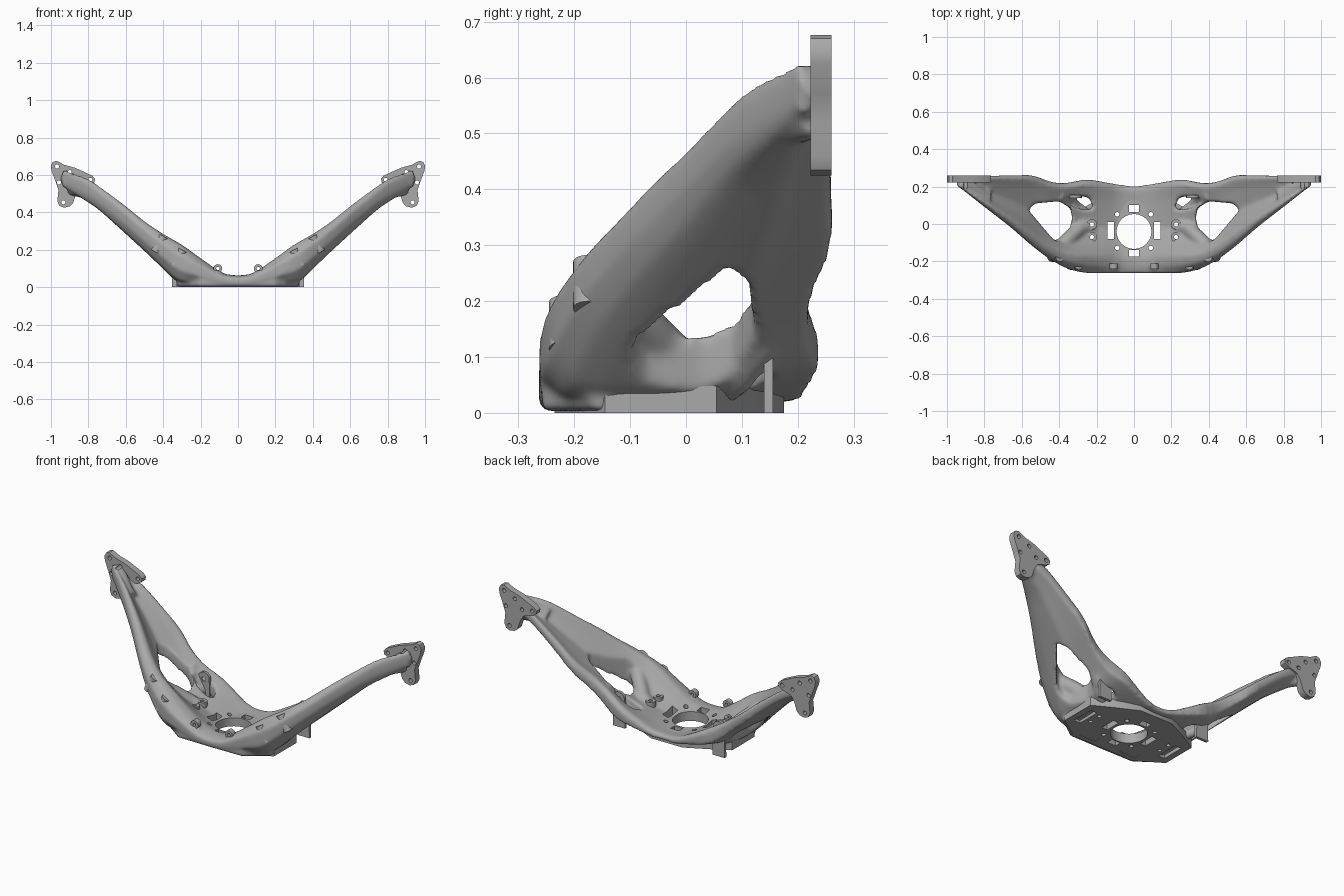
import bpy, bmesh, math
from mathutils import Vector, Matrix

cube = bpy.data.objects.get("Cube")
if cube:
    bpy.data.objects.remove(cube)

GREY = (0.4, 0.4, 0.4, 1)
grey = bpy.data.materials.new("plain grey")
grey.use_nodes = True
grey.diffuse_color = GREY
bsdf = next(n for n in grey.node_tree.nodes if n.type == 'BSDF_PRINCIPLED')
bsdf.inputs["Base Color"].default_value = GREY


def make(name, bm):
    bmesh.ops.recalc_face_normals(bm, faces=bm.faces[:])
    mesh = bpy.data.meshes.new(name)
    bm.to_mesh(mesh)
    bm.free()
    mesh.materials.append(grey)
    ob = bpy.data.objects.new(name, mesh)
    bpy.context.collection.objects.link(ob)
    return ob


def activate(ob):
    bpy.ops.object.select_all(action='DESELECT')
    ob.select_set(True)
    bpy.context.view_layer.objects.active = ob


def modify(ob, kind, **settings):
    mod = ob.modifiers.new(kind.lower(), kind)
    for key, value in settings.items():
        setattr(mod, key, value)
    activate(ob)
    bpy.ops.object.modifier_apply(modifier=mod.name)


def shade(ob, angle=35):
    activate(ob)
    bpy.ops.object.shade_smooth_by_angle(angle=math.radians(angle))


def rod(bm, a, b, r1, r2, sides=20):
    a, b = Vector(a), Vector(b)
    m = Matrix.Translation((a + b) / 2) @ (b - a).to_track_quat('Z', 'Y').to_matrix().to_4x4()
    bmesh.ops.create_cone(bm, cap_ends=True, segments=sides, radius1=r1, radius2=r2,
                          depth=(b - a).length, matrix=m)


def box(bm, centre, size):
    bmesh.ops.create_cube(bm, size=1, matrix=Matrix.Translation(centre) @ Matrix.Diagonal((*size, 1)))


def slab(bm, points, direction):
    face = bm.faces.new([bm.verts.new(p) for p in points])
    new = bmesh.ops.extrude_face_region(bm, geom=[face], use_keep_orig=True)["geom"]
    bmesh.ops.translate(bm, vec=direction, verts=[g for g in new if isinstance(g, bmesh.types.BMVert)])


def cut(ob, fill):
    bm = bmesh.new()
    fill(bm)
    cutter = make("cutter", bm)
    cutter.hide_render = True
    modify(ob, 'BOOLEAN', operation='DIFFERENCE', solver='EXACT', object=cutter)
    bpy.data.objects.remove(cutter)


def prism(name, points, direction):
    bm = bmesh.new()
    slab(bm, points, direction)
    return make(name, bm)


def tube(name, a, b, outer, inner):
    bm = bmesh.new()
    rod(bm, a, b, outer, outer, 28)
    ob = make(name, bm)
    d = (Vector(b) - Vector(a)) * 0.2
    cut(ob, lambda c: rod(c, Vector(a) - d, Vector(b) + d, inner, inner, 20))
    shade(ob)


def lerp(table, x):
    for (x0, y0), (x1, y1) in zip(table, table[1:]):
        if x <= x1:
            return y0 + (y1 - y0) * max(0, x - x0) / (x1 - x0)
    return table[-1][1]


def soft(table, x):
    return sum(lerp(table, abs(x + d)) for d in (-.03, -.015, 0, .015, .03)) / 5


# Outline, height and cross-section rules of the winged body
FRONT = [(0, -.264), (.26, -.262), (.35, -.243), (.45, -.19), (.55, -.113), (.66, -.016), (.8, .092), (.95, .21)]
BACK = [(0, .2), (.12, .217), (.25, .24), (.38, .215), (.45, .225), (.54, .262), (.77, .258), (.95, .24)]
TOP = [(0, .05), (.08, .06), (.2, .145), (.3, .22), (.4, .275), (.5, .342), (.6, .425), (.7, .5), (.8, .572), (.95, .625)]
LOW = [(0, 0), (.32, 0), (.4, .08), (.5, .18), (.63, .3), (.75, .41), (.95, .54)]
UPPER = [(0, -.04), (.08, -.008), (.18, 0), (.35, -.05), (.5, -.075), (.8, -.05), (.95, -.03), (1, -.045)]
UNDER = [(0, -.085), (.08, -.12), (.2, -.128), (.4, -.128), (.6, -.125), (.75, -.105), (.9, -.09), (1, -.08)]
BIG_HOLE = [(.565, .075), (.53, .11), (.4, .122), (.34, .085), (.33, .03), (.355, -.07), (.39, -.098), (.43, -.085)]
SMALL_HOLE = [(.22, .095), (.24, .14), (.27, .148), (.35, .145), (.365, .115), (.31, .085), (.235, .075)]


def height(x, y, section):
    f, b = soft(FRONT, x), soft(BACK, x)
    top = soft(TOP, x)
    scale = (top - soft(LOW, x)) / .14
    return max(.004, top + scale * lerp(section, (y - f) / (b - f)))


# Body: sheet thickened by rule, with two window holes per wing
NX, NY = 150, 40
bm = bmesh.new()
grid = []
for i in range(NX + 1):
    x = -.94 + 1.88 * i / NX
    f, b = soft(FRONT, x), soft(BACK, x)
    ys = [f + (b - f) * j / NY for j in range(NY + 1)]
    grid.append([bm.verts.new((x, y, height(x, y, UPPER) + .012)) for y in ys])
for i in range(NX):
    for j in range(NY):
        bm.faces.new([grid[i][j], grid[i + 1][j], grid[i + 1][j + 1], grid[i][j + 1]])
new = bmesh.ops.extrude_face_region(bm, geom=bm.faces[:], use_keep_orig=True)["geom"]
for v in new:
    if isinstance(v, bmesh.types.BMVert):
        v.co.z = height(v.co.x, v.co.y, UNDER)
body = make("winged_body", bm)
for s in (-1, 1):
    for hole in (BIG_HOLE, SMALL_HOLE):
        cut(body, lambda c: slab(c, [(s * x, y, -.1) for x, y in hole], (0, 0, .8)))

# Front skirt, ribs, struts and tip branches fused into the body
STRUT = [(.24, .05, .026), (.3, .095, .055), (.345, .135, .11), (.4, .15, .215)]
RIB = [(.4, -.13, .2), (.345, -.075, .155), (.285, -.02, .1), (.225, -.01, .065)]
bm = bmesh.new()
bm.from_mesh(body.data)
skirt = [(.2, -.258), (.325, -.165), (.325, -.13)]
slab(bm, [(x, y, .003) for x, y in skirt + [(-x, y) for x, y in reversed(skirt)]], (0, 0, .05))
for s in (-1, 1):
    def side(p):
        return (p[0] * s, p[1], p[2])
    for path, r in ((STRUT, .024), (RIB, .04)):
        for a, b in zip(path, path[1:]):
            rod(bm, side(a), side(b), r, r)
            bmesh.ops.create_icosphere(bm, subdivisions=2, radius=r, matrix=Matrix.Translation(side(a)))
    rod(bm, side((.225, -.07, .03)), side((.225, -.07, .095)), .05, .03)
    rod(bm, side((.78, .13, .51)), side((.93, .235, .595)), .035, .035)
    rod(bm, side((.78, .15, .5)), side((.9, .235, .52)), .035, .028)
    rod(bm, side((.105, -.225, .04)), side((.108, -.225, .09)), .03, .018)
bm.to_mesh(body.data)
bm.free()
modify(body, 'REMESH', mode='VOXEL', voxel_size=.009)
modify(body, 'SMOOTH', factor=.5, iterations=10)

# Base plate
half = [(.19, -.235), (.33, -.145), (.33, .055), (.22, .115), (.1, .175)]
outline = half + [(-x, y) for x, y in reversed(half)]
base = prism("base_plate", [(x, y, 0) for x, y in outline], (0, 0, .048))


def base_openings(c):
    rod(c, (0, -.04, -.1), (0, -.04, .3), .093, .093, 64)
    for s in (-1, 1):
        box(c, (s * .125, -.035, .1), (.034, .09, .4))
        box(c, (0, -.037 + s * .12, .1), (.054, .036, .4))
        for y in (.052, -.128):
            rod(c, (s * .09, y, -.1), (s * .09, y, .3), .012, .012)
        for y in (-.002, -.07):
            rod(c, (s * .225, y, -.1), (s * .225, y, .3), .011, .011)


for ob in (body, base):
    cut(ob, base_openings)


# Shallow recesses under the base
def recesses(c):
    for s in (-1, 1):
        box(c, (s * .275, -.05, 0), (.04, .13, .05))
        box(c, (s * .13, -.19, 0), (.1, .04, .05))


cut(base, recesses)
shade(base)

# Mounting plates, tabs, bosses and lugs on both sides
PLATE = [(1, .65), (.99, .67), (.97, .676), (.93, .655), (.87, .638), (.78, .597), (.764, .58), (.768, .56),
         (.79, .547), (.845, .53), (.865, .5), (.882, .45), (.9, .432), (.93, .425), (.955, .435),
         (.966, .46), (.96, .52), (.977, .57), (.998, .625)]
BOLTS = [(.968, .645), (.79, .574), (.934, .454), (.957, .56), (.9, .615), (.855, .565)]
TAB = [(-.038, 0), (.038, 0), (.035, .16)] + [
    (.035 * math.cos(a * math.pi / 10), .165 + .035 * math.sin(a * math.pi / 10)) for a in range(1, 10)] + [(-.035, .16)]
for s, label in ((1, "left"), (-1, "right")):
    def bolt_holes(c):
        for x, z in BOLTS:
            rod(c, (s * x, .19, z), (s * x, .4, z), .011, .011)
    plate = prism(label + "_mounting_plate", [(s * x, .223, z) for x, z in PLATE], (0, .037, 0))
    cut(plate, bolt_holes)
    cut(body, bolt_holes)
    shade(plate)

    tab = prism(label + "_rear_tab", [(s * .315 + x, .14, z) for x, z in TAB], (0, .016, 0))
    cut(tab, lambda c: rod(c, (s * .315, .1, .16), (s * .315, .2, .16), .013, .013))
    shade(tab)

    for n, (x, y, z) in enumerate([(.34, -.218, .115), (.44, -.175, .187)]):
        tube(f"{label}_side_boss_{n + 1}", (s * x, y, z), (s * (x - .045), y, z + .083), .027, .008)
    for n, y in enumerate((-.002, -.07)):
        tube(f"{label}_inner_boss_{n + 1}", (s * .225, y, .03), (s * .225, y, .115), .027, .011)
    tube(label + "_front_lug", (s * .108, -.24, .1), (s * .108, -.21, .1), .023, .009)
shade(body, 50)
